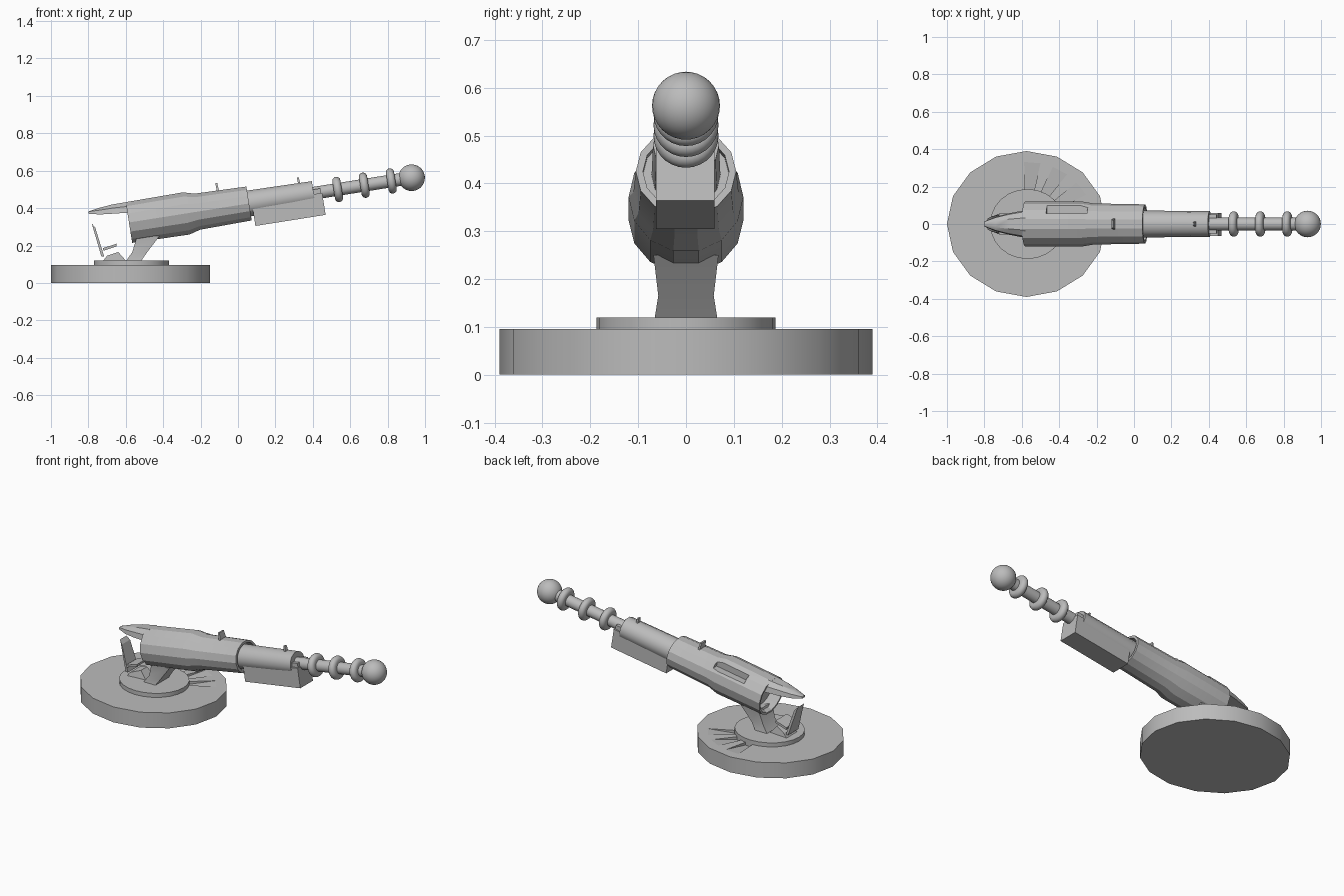
import bpy, bmesh
from math import cos, sin, pi, radians
from mathutils import Matrix

if "Cube" in bpy.data.objects:
    bpy.data.objects.remove(bpy.data.objects["Cube"])

# Tilted gun frame: local x runs along the barrel, z is up across it
GUN = Matrix.Translation((-0.583, 0, 0.323)) @ Matrix.Rotation(radians(-9), 4, 'Y')
WORLD = Matrix.Identity(4)
GREY = bpy.data.materials.new("dark_grey")
GREY.diffuse_color = (0.5, 0.5, 0.5, 1)
GREY.use_nodes = True
GREY.node_tree.nodes["Principled BSDF"].inputs["Base Color"].default_value = GREY.diffuse_color


def finish(name, bm, matrix=WORLD, smooth=30):
    bmesh.ops.remove_doubles(bm, verts=bm.verts, dist=1e-5)
    bmesh.ops.recalc_face_normals(bm, faces=bm.faces)
    bm.transform(matrix)
    me = bpy.data.meshes.new(name)
    bm.to_mesh(me)
    bm.free()
    me.materials.append(GREY)
    ob = bpy.data.objects.new(name, me)
    bpy.context.collection.objects.link(ob)
    if smooth:
        bpy.ops.object.select_all(action='DESELECT')
        ob.select_set(True)
        bpy.context.view_layer.objects.active = ob
        bpy.ops.object.shade_smooth_by_angle(angle=radians(smooth))
    return ob


def loft(name, rings, matrix=WORLD, smooth=30):
    bm = bmesh.new()
    loops = [[bm.verts.new(p) for p in ring] for ring in rings]
    n = len(loops[0])
    for a, b in zip(loops, loops[1:]):
        for i in range(n):
            j = (i + 1) % n
            bm.faces.new((a[i], a[j], b[j], b[i]))
    bm.faces.new(loops[0])
    bm.faces.new(loops[-1])
    return finish(name, bm, matrix, smooth)


def tube(name, profile, sides, smooth=30):
    # profile points: position along barrel, y radius, z radius
    rings = [[(x, ry * cos(2 * pi * i / sides), rz * sin(2 * pi * i / sides))
              for i in range(sides)] for x, ry, rz in profile]
    return loft(name, rings, GUN, smooth)


def disc(name, cx, rx, ry, z0, z1, sides):
    ring = [(cx + rx * cos(2 * pi * i / sides), ry * sin(2 * pi * i / sides))
            for i in range(sides)]
    return loft(name, [[(x, y, z) for x, y in ring] for z in (z0, z1)])


def slab(name, outline, widths, matrix=WORLD):
    # side outline in x,z with a half width in y for each point
    return loft(name, [[(x, s * w, z) for (x, z), w in zip(outline, widths)]
                       for s in (-1, 1)], matrix, 0)


def box(name, x0, x1, y0, y1, z0, z1, matrix=GUN):
    return loft(name, [[(x, y0, z0), (x, y1, z0), (x, y1, z1), (x, y0, z1)]
                       for x in (x0, x1)], matrix, 0)


def carve(target, cutter):
    cutter.hide_render = True
    cutter.hide_set(True)
    mod = target.modifiers.new("carve", 'BOOLEAN')
    mod.operation = 'DIFFERENCE'
    mod.object = cutter


# Round base and turntable
base = disc("base", -0.575, 0.425, 0.39, 0, 0.095, 16)
disc("turntable", -0.57, 0.2, 0.187, 0.06, 0.12, 24)

# Shallow grooves fanning out on the back of the base, deepest at the turntable
for k, deg in enumerate((35, 60, 85)):
    edges = []
    for r, z in ((.17, .074), (.37, .096)):
        p, q = [(-0.575 + r * cos(radians(deg + d)), .92 * r * sin(radians(deg + d)))
                for d in (-7, 7)]
        edges.append([(*p, z), (*q, z), (*q, .15), (*p, .15)])
    carve(base, loft(f"groove_cutter_{k}", edges, WORLD, 0))

# Leaning pedestal under the body
loft("pedestal", [[(x0, -w, z), (x1, -w, z), (x1, w, z), (x0, w, z)]
                  for x0, x1, z, w in ((-.60, -.52, .115, .066), (-.565, -.485, .165, .058),
                                       (-.54, -.42, .25, .068))])

# Gunner seat
slab("seat_foot", [(-.72, .12), (-.60, .12), (-.64, .165), (-.70, .145)], [.05, .04, .03, .05])
slab("seat_cushion", [(-.72, .172), (-.65, .195), (-.648, .21), (-.722, .186)], [.055] * 4)
slab("seat_back", [(-.73, .14), (-.715, .14), (-.763, .295), (-.782, .318)], [.05, .05, .04, .03])

# Main body: hollow rear, stepped down toward the front, open front sleeve
body = tube("body", [(.06, .085, .08), (0, .108, .102), (0, .12, .113), (.31, .12, .117),
                     (.37, .11, .1), (.65, .105, .094), (.65, .09, .08), (.61, .09, .08)], 14, 20)
carve(body, box("notch_cutter", .13, .35, .055, .2, .062, .2))

# Pointed hood over the seat
loft("hood", [[(x, -w, z0), (x, -w * .9, (z0 + z1) / 2 + .005), (x, -w * .45, z1), (x, w * .45, z1),
               (x, w * .9, (z0 + z1) / 2 + .005), (x, w, z0)]
              for x, w, z0, z1 in ((-.80, .014, .370, .382), (-.74, .038, .366, .402),
                                   (-.67, .057, .370, .420), (-.58, .074, .376, .435))])

# Forward barrel housing and the box below it
tube("barrel_housing", [(.60, .072, .072), (1.0, .069, .067)], 14)
box("under_box", .665, 1.045, -.063, .060, -.124, -.005)
for s in (-1, 1):
    box(f"front_prong_{s}", .99, 1.04, s * .042 - .01, s * .042 + .01, -.01, .02)

# Rod, rings and ball tip
tube("rod", [(.97, .034, .034), (1.5, .034, .034)], 20)
for k, u in enumerate((1.13, 1.274, 1.42)):
    steps = 10
    tube(f"ring_{k}", [(u - .022 * cos(pi * i / steps), .046 + .022 * sin(pi * i / steps),
                        .046 + .022 * sin(pi * i / steps)) for i in range(steps + 1)], 28, 40)
bm = bmesh.new()
bmesh.ops.create_uvsphere(bm, u_segments=32, v_segments=16, radius=.071)
finish("ball_tip", bm, GUN @ Matrix.Translation((1.53, 0, 0)))

# Two sights on top
for name, u, w, z0, z1 in (("rear_sight", .495, .03, .085, .135), ("front_sight", .93, .013, .06, .097)):
    slab(name, [(u - .004, z0), (u + .008, z0), (u + .004, z1), (u - .006, z1)], [w, w, w * .7, w * .7], GUN)
